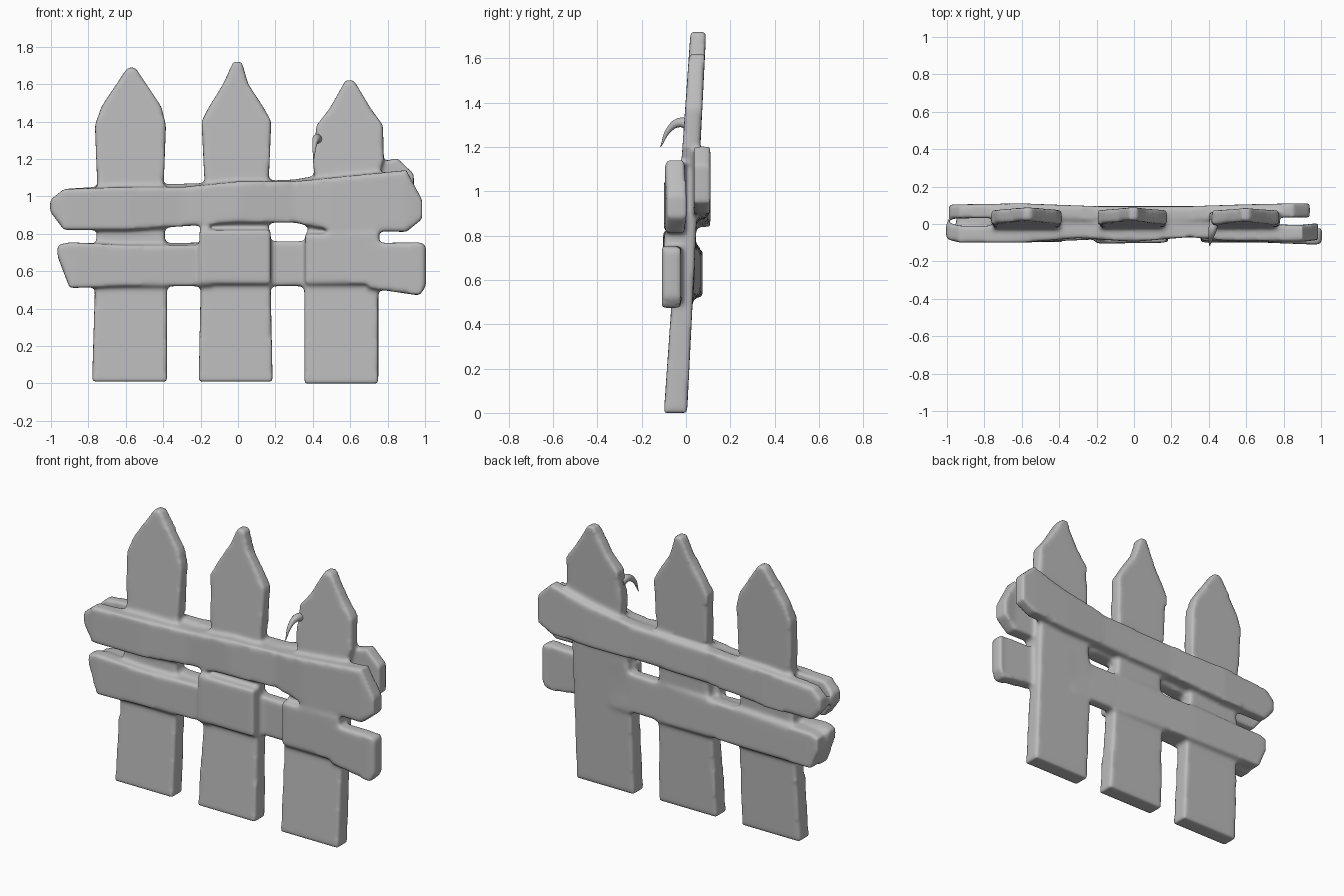
import bpy
import bmesh
from mathutils import Vector

cube = bpy.data.objects.get("Cube")
if cube:
    bpy.data.objects.remove(cube, do_unlink=True)

grey = bpy.data.materials.new("weathered grey")
grey.use_nodes = True
tone = (0.5, 0.5, 0.5, 1)
grey.diffuse_color = tone
shader = grey.node_tree.nodes["Principled BSDF"]
shader.inputs["Base Color"].default_value = tone
shader.inputs["Roughness"].default_value = 0.8


def loft(bm, rings):
    """Skin a row of four-cornered rings into a closed plank."""
    rows = [[bm.verts.new(p) for p in ring] for ring in rings]
    for a, b in zip(rows, rows[1:]):
        for i in range(4):
            j = (i + 1) % 4
            bm.faces.new((a[i], a[j], b[j], b[i]))
    bm.faces.new(rows[0][::-1])
    bm.faces.new(rows[-1])


def picket(bm, stations):
    """Upright plank from (height, left edge, right edge), leaning back."""
    rings = []
    for z, x0, x1 in stations:
        front, back = -0.1 + 0.07 * z, 0.005 + 0.05 * z
        rings.append([(x0, front, z), (x1, front, z), (x1, back, z), (x0, back, z)])
    loft(bm, rings)


def rail(bm, stations, thick):
    """Cross plank from (x, bottom, top, front y)."""
    rings = []
    for x, z0, z1, y in stations:
        rings.append([(x, y, z0), (x, y + thick, z0), (x, y + thick, z1), (x, y, z1)])
    loft(bm, rings)


bm = bmesh.new()

# Three pointed pickets
picket(bm, [(0.01, -0.78, -0.38), (0.5, -0.765, -0.38), (1, -0.75, -0.4),
            (1.38, -0.765, -0.385), (1.48, -0.73, -0.41), (1.6, -0.65, -0.49),
            (1.69, -0.59, -0.55)])
picket(bm, [(0.01, -0.21, 0.185), (0.5, -0.2, 0.175), (0.85, -0.175, 0.16),
            (1.1, -0.18, 0.165), (1.4, -0.195, 0.178), (1.47, -0.16, 0.14),
            (1.6, -0.08, 0.055), (1.72, -0.025, 0.02)])
picket(bm, [(0, 0.355, 0.75), (0.5, 0.355, 0.75), (0.8, 0.37, 0.755),
            (1.1, 0.41, 0.75), (1.2, 0.4, 0.78), (1.38, 0.42, 0.775),
            (1.47, 0.49, 0.71), (1.62, 0.575, 0.62)])

# Upper rails, front and back
rail(bm, [(-1.005, 0.92, 0.98, -0.08), (-0.93, 0.82, 1.04, -0.1),
          (-0.6, 0.82, 1.05, -0.1), (-0.3, 0.84, 1.05, -0.075),
          (0, 0.86, 1.08, -0.095), (0.3, 0.86, 1.08, -0.07),
          (0.5, 0.82, 1.1, -0.09), (0.9, 0.81, 1.14, -0.095),
          (0.985, 0.88, 0.98, -0.085)], 0.09)
rail(bm, [(-0.99, 0.91, 0.98, 0.03), (-0.93, 0.84, 1.04, 0.03),
          (-0.6, 0.84, 1.06, 0.035), (-0.2, 0.87, 1.07, 0.02),
          (0.3, 0.88, 1.09, 0.02), (0.6, 0.88, 1.14, 0.03),
          (0.85, 0.9, 1.205, 0.035), (0.94, 0.95, 1.12, 0.035)], 0.075)

# Lower rails: the front one is covered by two pickets
rail(bm, [(-0.965, 0.68, 0.74, -0.09), (-0.9, 0.51, 0.755, -0.1),
          (-0.6, 0.52, 0.74, -0.1), (-0.15, 0.52, 0.74, -0.08)], 0.08)
rail(bm, [(0.7, 0.51, 0.75, -0.1), (0.97, 0.47, 0.755, -0.11),
          (1.005, 0.52, 0.74, -0.105)], 0.085)
rail(bm, [(-0.95, 0.64, 0.72, 0), (-0.9, 0.52, 0.74, 0),
          (-0.4, 0.52, 0.75, -0.01), (0.2, 0.52, 0.76, -0.03),
          (0.5, 0.52, 0.76, -0.04)], 0.075)

# Picket swellings where they wrap over the lower rail
rail(bm, [(-0.205, 0.53, 0.82, -0.105), (0.175, 0.53, 0.82, -0.1)], 0.08)
rail(bm, [(0.36, 0.53, 0.8, -0.09), (0.755, 0.53, 0.8, -0.1)], 0.08)

bmesh.ops.recalc_face_normals(bm, faces=bm.faces)
mesh = bpy.data.meshes.new("picket_fence")
bm.to_mesh(mesh)
bm.free()
mesh.materials.append(grey)
fence = bpy.data.objects.new("picket_fence", mesh)
bpy.context.collection.objects.link(fence)

# Fuse the planks and soften every edge and joint
remesh = fence.modifiers.new("fuse", "REMESH")
remesh.mode = "VOXEL"
remesh.voxel_size = 0.012
remesh.use_smooth_shade = True
soften = fence.modifiers.new("soften", "SMOOTH")
soften.factor = 0.5
soften.iterations = 9

# Hooked splinter on the edge of one picket
curve = bpy.data.curves.new("splinter", "CURVE")
curve.dimensions = "3D"
curve.bevel_depth = 0.022
curve.bevel_resolution = 3
curve.use_fill_caps = True
path = [((0.43, 0.02, 1.3), 1.2), ((0.42, -0.03, 1.31), 1),
        ((0.41, -0.075, 1.28), 0.6), ((0.405, -0.115, 1.2), 0.1)]
spline = curve.splines.new("BEZIER")
spline.bezier_points.add(len(path) - 1)
for point, (place, radius) in zip(spline.bezier_points, path):
    point.co = Vector(place)
    point.radius = radius
    point.handle_left_type = point.handle_right_type = "AUTO"
curve.materials.append(grey)
splinter = bpy.data.objects.new("splinter", curve)
bpy.context.collection.objects.link(splinter)
